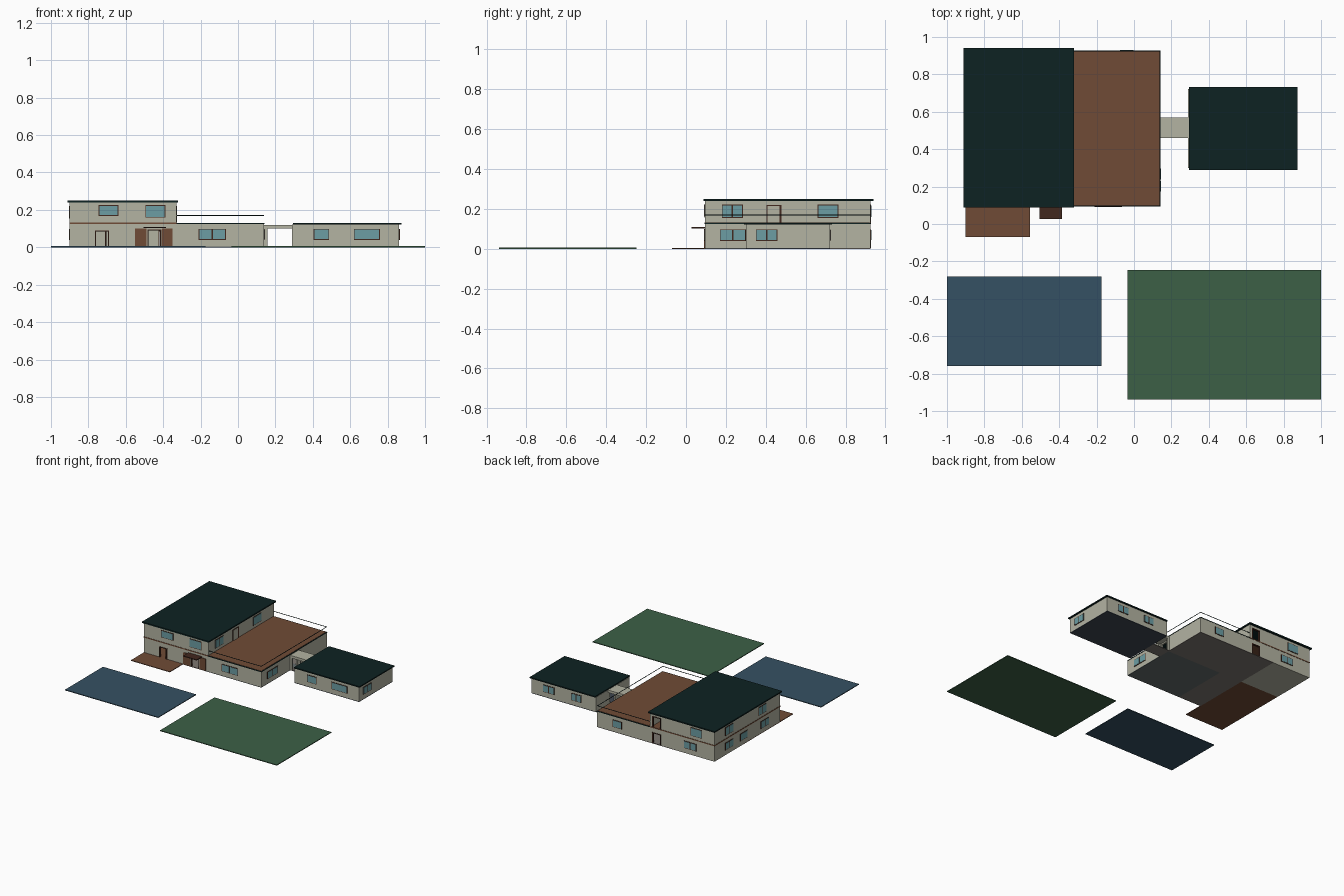
import bpy

if "Cube" in bpy.data.objects:
    bpy.data.objects.remove(bpy.data.objects["Cube"])


def mat(name, r, g, b):
    lin = lambda c: ((c / 255 + 0.055) / 1.055) ** 2.4 if c > 10 else c / 255 / 12.92
    m = bpy.data.materials.new(name)
    m.diffuse_color = (lin(r), lin(g), lin(b), 1)
    m.use_nodes = True
    m.node_tree.nodes["Principled BSDF"].inputs["Base Color"].default_value = m.diffuse_color
    return m


WALL = mat("warm_grey_plaster", 179, 179, 162)
ROOF = mat("dark_teal_roof", 13, 34, 34)
BROWN = mat("terracotta_deck", 112, 75, 54)
DARK = mat("dark_brown_wood", 66, 40, 30)
GLASS = mat("blue_glass", 108, 158, 164)
POOL = mat("pool_blue", 53, 81, 99)
LAWN = mat("lawn_green", 60, 96, 70)
SLATE = mat("slate_floor", 98, 106, 106)
HALL = mat("grey_brown_floor", 124, 118, 112)
NAVY = mat("annex_floor_grey", 62, 70, 80)


def box(name, x, y, z, m):
    """Axis-aligned box from (min, max) pairs."""
    vs = [(a, b, c) for a in x for b in y for c in z]
    fs = [(0, 1, 3, 2), (4, 6, 7, 5), (0, 4, 5, 1),
          (2, 3, 7, 6), (0, 2, 6, 4), (1, 5, 7, 3)]
    me = bpy.data.meshes.new(name)
    me.from_pydata(vs, [], fs)
    me.materials.append(m)
    ob = bpy.data.objects.new(name, me)
    bpy.context.collection.objects.link(ob)
    return ob


def panel(name, face, at, u, z, m, out, back=0.0):
    """Box lying on a wall plane; face is -x, +x, -y or +y."""
    s = 1 if face[0] == "+" else -1
    d = sorted((at - s * back, at + s * out))
    if face[1] == "x":
        return box(name, d, u, z, m)
    return box(name, u, d, z, m)


def wall(name, face, at, u, z, doors=()):
    """Wall with its outer side at 'at'; doors = (start, end, top)."""
    start = u[0]
    for a, b, top in doors:
        panel(name, face, at, (start, a), z, WALL, 0, T)
        panel(name + "_lintel", face, at, (a, b), (top, z[1]), WALL, 0, T)
        start = b
    panel(name, face, at, (start, u[1]), z, WALL, 0, T)


def window(name, face, at, u, z, panes=1):
    """Dark frame plate with glass panes on top."""
    panel(name + "_frame", face, at, u, z, DARK, 0.003)
    w = (u[1] - u[0]) / panes
    for i in range(panes):
        panel(name + "_glass", face, at,
              (u[0] + i * w + 0.004, u[0] + (i + 1) * w - 0.004),
              (z[0] + 0.004, z[1] - 0.004), GLASS, 0.0045)


def frame(name, face, at, a, b, z0, top):
    """Thin surround of a door opening."""
    for u in ((a, a + 0.006), (b - 0.006, b)):
        panel(name + "_jamb", face, at, u, (z0, top), DARK, 0.003, T)
    panel(name + "_head", face, at, (a, b), (top - 0.006, top), DARK, 0.003, T)


T = 0.012
X0, XM, X1, Y0, Y1 = -0.90, -0.33, 0.14, 0.095, 0.925
AX0, AX1, AY0, AY1 = 0.29, 0.862, 0.30, 0.722
F, H = 0.005, 0.124   # floor top, ground-floor ceiling
U, R = 0.132, 0.24    # upper floor, upper wall top

# Garden
box("pool", (-1, -0.175), (-0.76, -0.28), (0, 0.006), POOL)
box("lawn", (-0.035, 1), (-0.937, -0.247), (0, 0.006), LAWN)

# Ground floors, one slab per room, the patio running into the left room
box("patio_floor", (X0, -0.555), (-0.07, 0.56), (0, F), BROWN)
box("back_left_floor", (X0, -0.555), (0.56, Y1), (0, F), WALL)
box("hall_floor", (-0.555, -0.35), (Y0, Y1), (0, F), HALL)
box("living_floor", (-0.35, X1), (Y0, 0.56), (0, F), SLATE)
box("back_right_floor", (-0.35, X1), (0.56, Y1), (0, F), HALL)
box("annex_floor", (AX0, AX1), (AY0, AY1), (0, F), NAVY)
box("breezeway_floor", (X1, AX0), (0.46, 0.57), (0, F), HALL)

# Ground-floor walls
wall("ground_front_wall", "-y", Y0, (X0, X1), (F, H),
     [(-0.765, -0.69, 0.09), (-0.485, -0.41, 0.095)])
wall("ground_back_wall", "+y", Y1, (X0, X1), (F, H), [(-0.425, -0.35, 0.09)])
wall("ground_left_wall", "-x", X0, (Y0, Y1), (F, H))
wall("ground_right_wall", "+x", X1, (Y0, Y1), (F, H), [(0.48, 0.55, 0.09)])
frame("patio_door", "-y", Y0, -0.765, -0.69, F, 0.09)
frame("entrance", "-y", Y0, -0.485, -0.41, F, 0.095)
frame("back_door", "+y", Y1, -0.425, -0.35, F, 0.09)
box("patio_door_leaf", (-0.71, -0.704), (Y0, 0.17), (F, 0.084), DARK)

# Intermediate slab, terrace and its dark edge
box("upper_floor_slab", (X0 - 0.002, XM), (Y0 - 0.002, Y1 + 0.002), (H, U), BROWN)
box("terrace_edge", (XM, X1 + 0.002), (Y0 - 0.002, Y1 + 0.002), (H, 0.129), ROOF)
box("terrace_deck", (XM, X1 - 0.003), (Y0 + 0.004, Y1 - 0.004), (0.129, 0.131), BROWN)

# Terrace railing: bare thin handrails
r = (0.168, 0.1715)
box("front_rail", (XM, X1), (Y0, Y0 + 0.003), r, ROOF)
box("back_rail", (XM, X1), (Y1 - 0.003, Y1), r, ROOF)
box("side_rail", (X1 - 0.003, X1), (Y0, Y1), r, ROOF)

# Upper storey
wall("upper_front_wall", "-y", Y0, (X0, XM), (U, R))
wall("upper_back_wall", "+y", Y1, (X0, XM), (U, R), [(-0.425, -0.35, 0.22)])
wall("upper_left_wall", "-x", X0, (Y0, Y1), (U, R))
wall("upper_right_wall", "+x", XM, (Y0, Y1), (U, R))
frame("upper_back_door", "+y", Y1, -0.425, -0.35, U, 0.22)
panel("terrace_door_frame", "+x", XM, (0.403, 0.478), (U, 0.219), DARK, 0.003)
panel("terrace_door_leaf", "+x", XM, (0.408, 0.468), (U, 0.214), WALL, 0.0045)
box("main_roof", (-0.912, -0.32), (0.087, 0.94), (R, 0.25), ROOF)

# Entrance side panels and canopy
for a, b in ((-0.55, -0.49), (-0.405, -0.35)):
    panel("entrance_panel", "-y", Y0, (a, b), (F, 0.1), BROWN, 0.004)
box("entrance_canopy", (-0.505, -0.385), (0.027, Y0), (0.103, 0.109), DARK)

# Annex
wall("annex_front_wall", "-y", AY0, (AX0, AX1), (F, 0.121))
wall("annex_back_wall", "+y", AY1, (AX0, AX1), (F, 0.121))
wall("annex_left_wall", "-x", AX0, (AY0, AY1), (F, 0.121), [(0.48, 0.55, 0.09)])
wall("annex_right_wall", "+x", AX1, (AY0, AY1), (F, 0.121))
box("annex_roof", (0.293, 0.873), (0.29, 0.732), (0.121, 0.13), ROOF)

# Breezeway roof and its post strip
box("breezeway_roof", (X1, AX0 + 0.005), (0.46, 0.57), (0.1, 0.12), WALL)
for y in (0.46, 0.56):
    box("breezeway_post", (X1, 0.157), (y, y + 0.01), (F, 0.1), WALL)

# Windows: face, plane, span along wall, height span, panes
LOW, HIGH = (0.04, 0.098), (0.155, 0.222)
for name, face, at, u, z, n in (
        ("living_window", "-y", Y0, (-0.21, -0.065), LOW, 2),
        ("upper_front_window", "-y", Y0, (-0.745, -0.64), (0.168, 0.225), 1),
        ("upper_front_window", "-y", Y0, (-0.495, -0.388), (0.158, 0.225), 1),
        ("annex_front_window", "-y", AY0, (0.405, 0.487), LOW, 1),
        ("annex_front_window", "-y", AY0, (0.62, 0.758), LOW, 1),
        ("annex_back_window", "+y", AY1, (0.66, 0.76), LOW, 2),
        ("annex_back_window", "+y", AY1, (0.42, 0.51), LOW, 2),
        ("annex_side_window", "+x", AX1, (0.35, 0.458), LOW, 2),
        ("ground_side_window", "+x", X1, (0.17, 0.30), LOW, 2),
        ("upper_side_window", "+x", XM, (0.18, 0.285), HIGH, 2),
        ("upper_side_window", "+x", XM, (0.66, 0.765), HIGH, 1),
        ("ground_back_window", "+y", Y1, (-0.08, 0.0), LOW, 1),
        ("ground_back_window", "+y", Y1, (-0.74, -0.63), LOW, 2),
        ("upper_back_window", "+y", Y1, (-0.79, -0.69), HIGH, 1),
        ("ground_left_window", "-x", X0, (0.69, 0.79), LOW, 2),
        ("ground_left_window", "-x", X0, (0.51, 0.60), LOW, 1),
        ("ground_left_window", "-x", X0, (0.24, 0.34), LOW, 2),
        ("upper_left_window", "-x", X0, (0.69, 0.79), HIGH, 2),
        ("upper_left_window", "-x", X0, (0.27, 0.37), HIGH, 2)):
    window(name, face, at, u, z, n)
